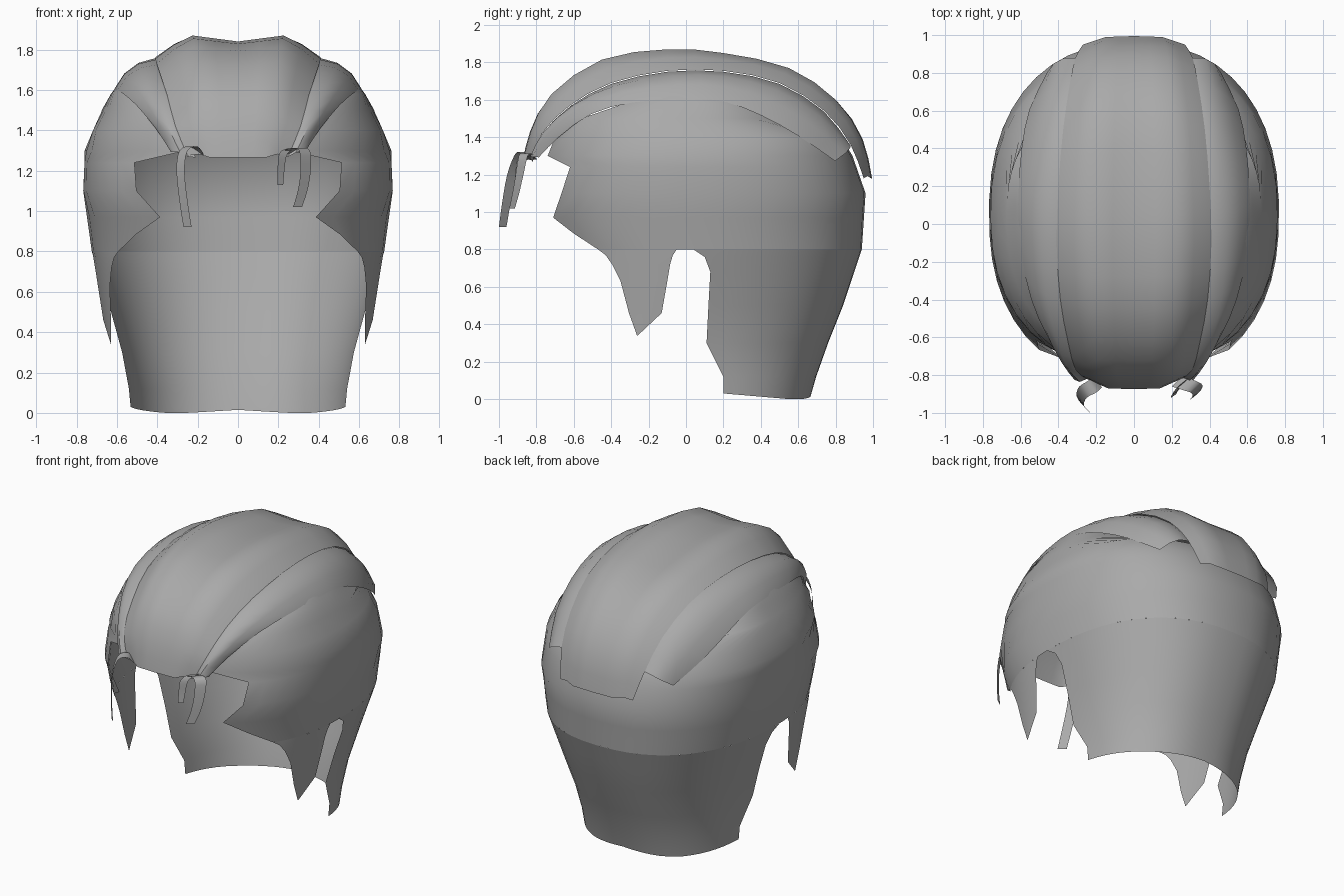
import bpy, math
from mathutils import Vector

if "Cube" in bpy.data.objects:
    bpy.data.objects.remove(bpy.data.objects["Cube"])

grey = bpy.data.materials.new("hair_grey")
grey.diffuse_color = (0.4, 0.4, 0.4, 1)
grey.use_nodes = True
grey.node_tree.nodes["Principled BSDF"].inputs["Base Color"].default_value = grey.diffuse_color


def grid_object(name, rows, mirror=False):
    """Skin a list of equally long point rows."""
    n = len(rows[0])
    verts = [tuple(p) for r in rows for p in r]
    faces = [(i * n + j, i * n + j + 1, (i + 1) * n + j + 1, (i + 1) * n + j)
             for i in range(len(rows) - 1) for j in range(n - 1)]
    me = bpy.data.meshes.new(name)
    me.from_pydata(verts, [], faces)
    me.validate()
    me.materials.append(grey)
    ob = bpy.data.objects.new(name, me)
    bpy.context.collection.objects.link(ob)
    if mirror:
        m = ob.modifiers.new("mirror", 'MIRROR')
        m.use_clip = True
        m.merge_threshold = 0.002
    bpy.ops.object.select_all(action='DESELECT')
    ob.select_set(True)
    bpy.context.view_layer.objects.active = ob
    bpy.ops.object.shade_smooth_by_angle(angle=math.radians(50))
    return ob


# Head sections: height, half width, front depth, back depth
SECTIONS = [(0, .54, .8, .61), (.2, .555, .8, .67), (.35, .585, .8, .73),
            (.5, .63, .8, .79), (.8, .725, .8, .89), (1.1, .768, .88, .91),
            (1.3, .76, .82, .84), (1.4, .72, .82, .78), (1.5, .675, .77, .65),
            (1.58, .63, .68, .52), (1.62, .6, .6, .45)]
POWER, MID_Y = 2.3, .05


def section(z):
    for a, b in zip(SECTIONS, SECTIONS[1:]):
        if z <= b[0]:
            f = (z - a[0]) / (b[0] - a[0])
            return [p + (q - p) * f for p, q in zip(a[1:], b[1:])]
    return SECTIONS[-1][1:]


def outline_row(z, y0, y1, cols, flare=0.0):
    """Points round the head at one height, from y0 back to y1 (None = back centre)."""
    w, front, back = section(z)
    w += flare * max(0, .8 - z) / .46

    def angle(y):
        s = (y - MID_Y) / (front if y < MID_Y else back)
        s = max(-1, min(1, s))
        return math.copysign(math.asin(abs(s) ** (POWER / 2)), s)

    t0 = angle(y0)
    t1 = math.pi / 2 if y1 is None else angle(y1)
    row = []
    for j in range(cols + 1):
        t = t0 + (t1 - t0) * j / cols
        s, c = math.sin(t), max(0, math.cos(t))
        y = MID_Y + math.copysign(abs(s) ** (2 / POWER), s) * (front if s < 0 else back)
        x = 0 if y1 is None and j == cols else w * c ** (2 / POWER)
        row.append(Vector((x, y, z)))
    return row


# Upper sides and back, with the temple edge
upper = [(.8, -.47, None), (.885, -.6, None), (.97, -.71, None), (1.1, -.666, None),
         (1.24, -.62, None), (1.3, -.74, None), (1.4, -.7, None), (1.5, -.56, .5),
         (1.58, -.33, .3), (1.62, -.2, .2)]
grid_object("side_and_back_hair", [outline_row(*r, 18) for r in upper], True)

# Nape below and behind the ears
nape = [(.02, .2), (.12, .2), (.3, .11), (.5, .12), (.68, .13), (.76, .1), (.8, .04)]
nape_rows = [outline_row(z, y, None, 14) for z, y in nape]
for p in nape_rows[0]:
    p.z = .03 - .03 * min(1, max(0, (p.y - .2) / .35)) + .015 * max(0, 1 - p.x / .25)
grid_object("nape_hair", nape_rows, True)

# Sideburns in front of the ears
burn = [(.34, -.262, -.258), (.46, -.305, -.13), (.63, -.35, -.1), (.72, -.395, -.085),
        (.77, -.43, -.07), (.8, -.47, -.05)]
grid_object("sideburns", [outline_row(*r, 5, .08) for r in burn], True)

# Ridge profile of the top, and the two seams beside it
ridge = [(-.87, 1.265), (-.83, 1.43), (-.72, 1.63), (-.45, 1.815), (-.1, 1.87),
         (.2, 1.85), (.55, 1.77), (.8, 1.6), (.94, 1.39), (.99, 1.18)]
inner = [(.25, -.82, 1.275), (.31, -.77, 1.42), (.35, -.62, 1.57), (.39, -.4, 1.69),
         (.41, -.1, 1.755), (.4, .2, 1.755), (.375, .5, 1.69), (.34, .74, 1.54),
         (.31, .88, 1.36), (.27, .95, 1.18)]
outer = [(.33, -.78, 1.29), (.4, -.67, 1.4), (.5, -.5, 1.52), (.57, -.28, 1.58),
         (.605, 0, 1.6), (.605, .2, 1.585), (.59, .4, 1.51), (.55, .6, 1.4),
         (.46, .79, 1.27)]


def smooth_path(pts, steps=3):
    """Catmull-Rom subdivision of a path."""
    p = [Vector(q) for q in pts]
    p = [2 * p[0] - p[1]] + p + [2 * p[-1] - p[-2]]
    out = []
    for a, b, c, d in zip(p, p[1:], p[2:], p[3:]):
        for k in range(steps):
            t = k / steps
            out.append(.5 * (2 * b + (c - a) * t + (2 * a - 5 * b + 4 * c - d) * t * t
                             + (3 * b - a - 3 * c + d) * t ** 3))
    return out + [p[-2]]


# Wide top lock, slightly sunk along its middle
top_rows = []
for (y, z), e in zip(smooth_path([Vector(q) for q in ridge], 2), smooth_path(inner, 2)):
    crest = Vector((e.x * .55, y, z))
    middle = Vector((0, y * 1.005, z - .03 * max(0, 1 - (y / .85) ** 2)))
    half = [e, e.lerp(crest, .5) + Vector((0, 0, .012)), crest,
            crest.lerp(middle, .5), middle]
    top_rows.append(half)
grid_object("top_lock", top_rows, True)

# Narrower bulging locks either side
lock_rows = []
for a, b in zip(smooth_path(inner[:9], 2), smooth_path(outer, 2)):
    tuck = a + Vector((-.04, 0, -.01))
    out = (a + b) / 2 - Vector((0, .05, 1.0))
    out.normalize()
    lock_rows.append([tuck, a - Vector((0, 0, .005)), a.lerp(b, .33) + out * .032,
                      a.lerp(b, .67) + out * .036, b + out * .008])
grid_object("side_locks", lock_rows, True)

# Loose curls on the forehead: path, ribbon half width at root and at tip
curls = {
    "left_curl": ([(-.19, -.83, 1.28), (-.22, -.86, 1.32), (-.27, -.89, 1.3),
                   (-.285, -.93, 1.2), (-.27, -.96, 1.05), (-.25, -.98, .92)],
                  (.02, -.035, 0), (.02, -.02, 0)),
    "right_curl": ([(.23, -.83, 1.28), (.28, -.85, 1.31), (.33, -.87, 1.3),
                    (.335, -.89, 1.2), (.32, -.91, 1.1), (.295, -.93, 1.02)],
                   (.03, .03, 0), (.022, .015, 0)),
    "small_curl": ([(.27, -.83, 1.31), (.24, -.86, 1.3), (.22, -.89, 1.27),
                    (.213, -.9, 1.2), (.21, -.91, 1.13)],
                   (.025, .02, 0), (.014, .01, 0)),
}
for name, (path, root, tip) in curls.items():
    pts = smooth_path(path)
    rows = []
    for i, p in enumerate(pts):
        half = Vector(root).lerp(Vector(tip), i / (len(pts) - 1))
        rows.append([p - half, p + half])
    grid_object(name, rows)
